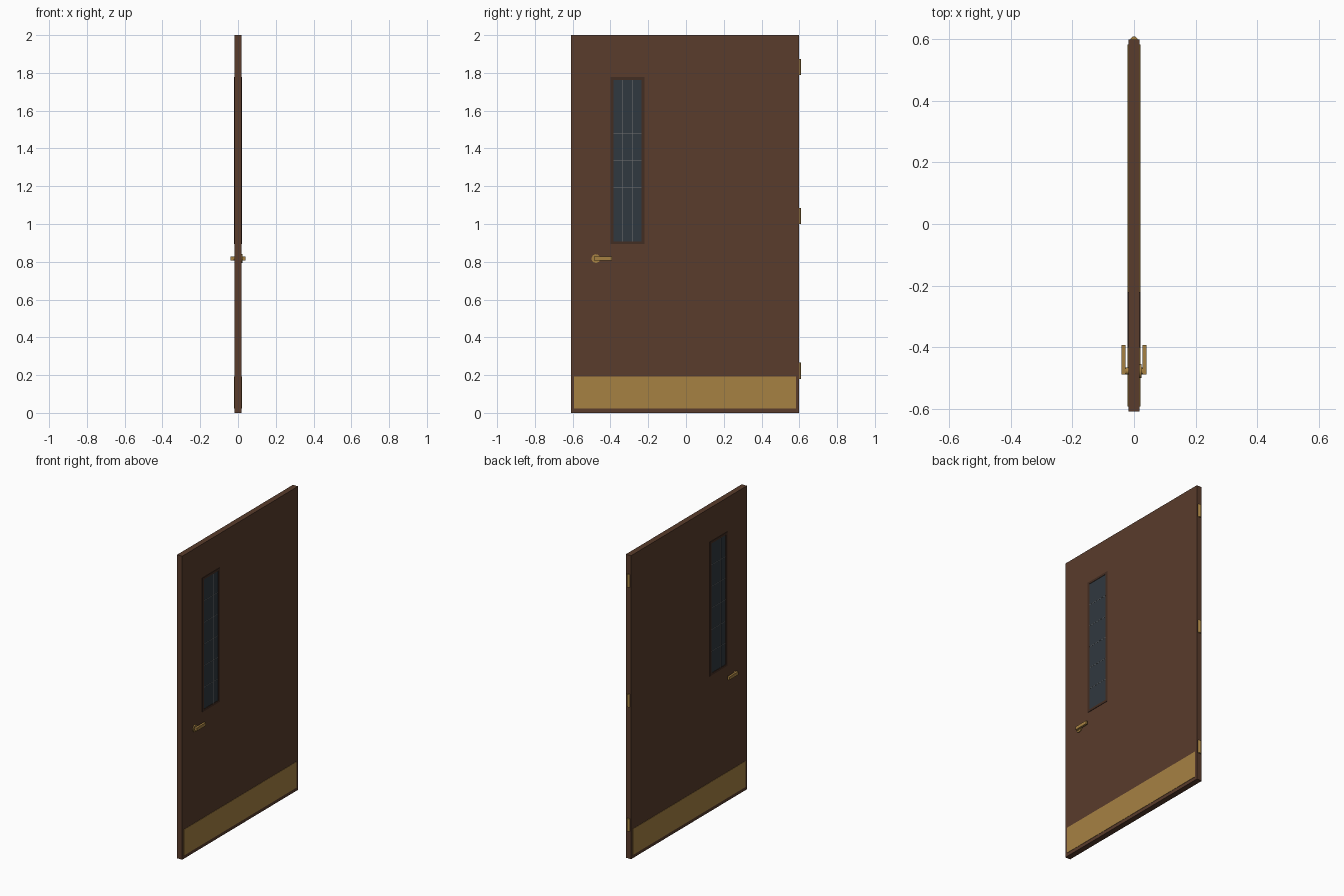
import bpy
from mathutils import Matrix

if "Cube" in bpy.data.objects:
    bpy.data.objects.remove(bpy.data.objects["Cube"])


def material(name, rgb):
    m = bpy.data.materials.new(name)
    m.diffuse_color = (*rgb, 1)
    m.use_nodes = True
    m.node_tree.nodes["Principled BSDF"].inputs["Base Color"].default_value = m.diffuse_color
    return m


WOOD = material("wood", (0.10, 0.045, 0.025))
DARK = material("dark_wood", (0.055, 0.026, 0.016))
BRASS = material("brass", (0.38, 0.22, 0.055))
GLASS = material("glass", (0.03, 0.04, 0.05))
WIRE = material("wire", (0.18, 0.18, 0.18))


def box(name, mat, x, y, z):
    """Box from (min, max) ranges on each axis."""
    bpy.ops.mesh.primitive_cube_add(size=1)
    ob = bpy.context.object
    ob.name = name
    size = [b - a for a, b in (x, y, z)]
    mid = [(a + b) / 2 for a, b in (x, y, z)]
    ob.data.transform(Matrix.Translation(mid) @ Matrix.Diagonal((*size, 1)))
    ob.data.materials.append(mat)
    return ob


def cylinder(name, mat, radius, depth, loc, rot=(0, 0, 0)):
    bpy.ops.mesh.primitive_cylinder_add(vertices=20, radius=radius, depth=depth,
                                        location=loc, rotation=rot)
    ob = bpy.context.object
    ob.name = name
    ob.data.materials.append(mat)
    bpy.ops.object.shade_smooth_by_angle()
    return ob


T = 0.0185                      # half thickness of the door
Y0, Y1, Z0, Z1 = -0.40, -0.22, 0.893, 1.777   # window opening outside the trim
B = 0.015                       # trim width

# Door slab and kick plates on both faces
box("door_slab", WOOD, (-T, T), (-0.608, 0.599), (0, 2))
for side, s in (("right", 1), ("left", -1)):
    def face(a, b):
        return tuple(sorted((s * a, s * b)))

    box(f"kick_plate_{side}", BRASS, face(T - 0.002, 0.0205), (-0.592, 0.582), (0.022, 0.193))

    # Window trim
    fx = face(T - 0.004, 0.021)
    for zn, z in (("bottom", (Z0, Z0 + B)), ("top", (Z1 - B, Z1))):
        box(f"window_trim_{zn}_{side}", DARK, fx, (Y0, Y1), z)
    for yn, y in (("front", (Y0, Y0 + B)), ("back", (Y1 - B, Y1))):
        box(f"window_trim_{yn}_{side}", DARK, fx, y, (Z0 + B, Z1 - B))

    # Safety wires across the glass
    wx = face(T, T + 0.0012)
    for i in (1, 2):
        c = Y0 + B + i * (Y1 - Y0 - 2 * B) / 3
        box(f"wire_upright_{i}_{side}", WIRE, wx, (c - 0.001, c + 0.001), (Z0 + B, Z1 - B))
    for i in range(1, 6):
        c = Z0 + B + i * (Z1 - Z0 - 2 * B) / 6
        box(f"wire_cross_{i}_{side}", WIRE, wx, (Y0 + B, Y1 - B), (c - 0.001, c + 0.001))

    # Lever handle
    turn = (0, 1.570796, 0)
    cylinder(f"handle_neck_{side}", BRASS, 0.011, 0.022, (s * 0.025, -0.477, 0.817), turn)
    box(f"handle_lever_{side}", BRASS, face(0.027, 0.041), (-0.488, -0.393), (0.807, 0.828))

# Glass pane, just proud of the slab, and the lock rosette
box("window_glass", GLASS, (-T - 0.0004, T + 0.0004), (Y0 + B, Y1 - B), (Z0 + B, Z1 - B))
cylinder("handle_rosette", BRASS, 0.023, 0.01, (0.020, -0.477, 0.817), (0, 1.570796, 0))

# Hinge barrels
for i, z in enumerate((0.223, 1.043, 1.832)):
    cylinder(f"hinge_{i + 1}", BRASS, 0.012, 0.085, (0, 0.596, z))
